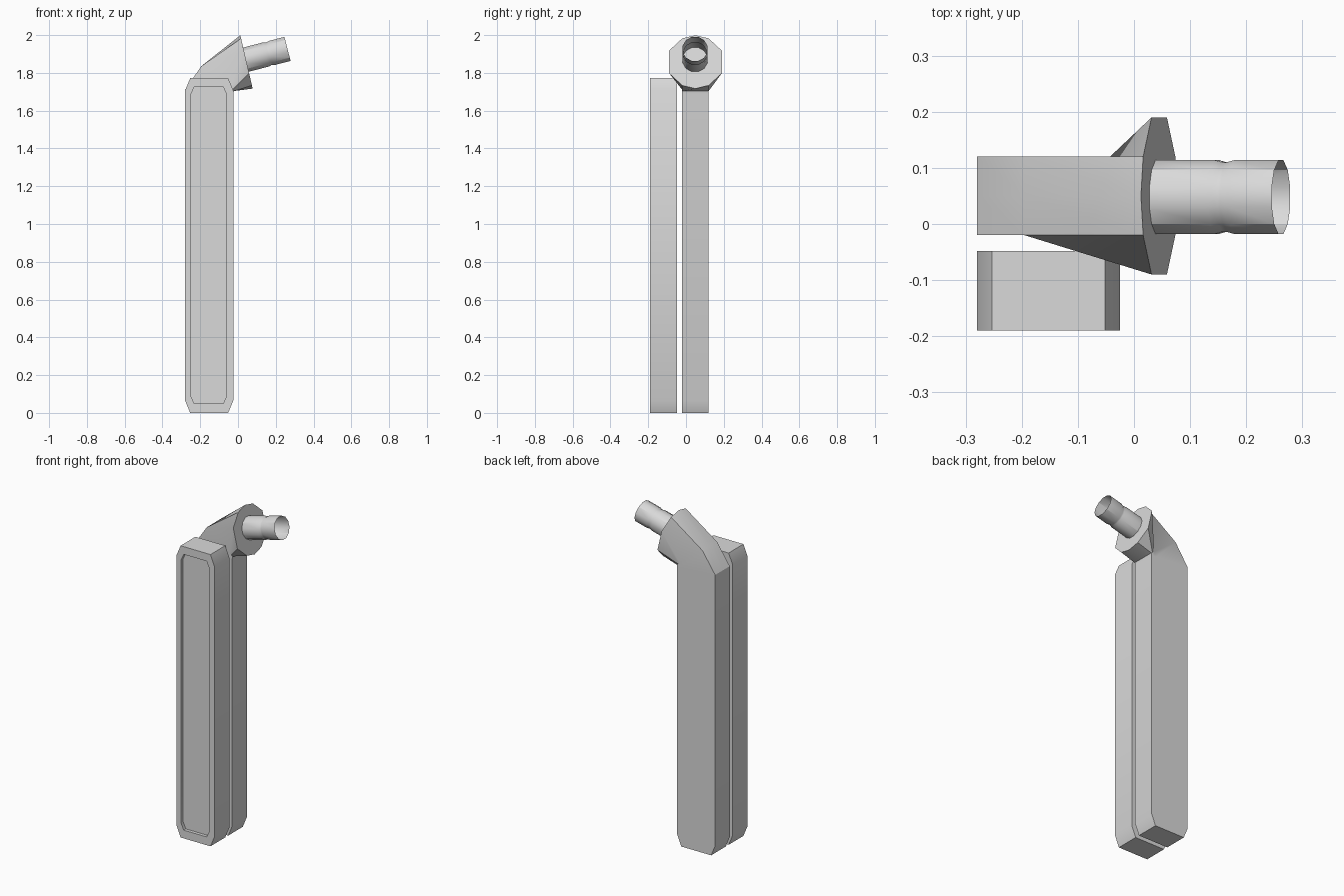
import bpy
import bmesh
from math import sin, cos, pi, radians
from mathutils import Vector

if "Cube" in bpy.data.objects:
    bpy.data.objects.remove(bpy.data.objects["Cube"], do_unlink=True)

grey = bpy.data.materials.new("plain grey")
grey.use_nodes = True
grey.diffuse_color = (0.7, 0.7, 0.7, 1)
grey.node_tree.nodes["Principled BSDF"].inputs["Base Color"].default_value = (0.7, 0.7, 0.7, 1)


def loft(name, rings, cap_start=True, cap_end=True):
    """Skin a list of equal-length point rings into one object."""
    bm = bmesh.new()
    loops = [[bm.verts.new(p) for p in ring] for ring in rings]
    for a, b in zip(loops, loops[1:]):
        for i in range(len(a)):
            j = (i + 1) % len(a)
            bm.faces.new((a[i], a[j], b[j], b[i]))
    if cap_start:
        bm.faces.new(loops[0][::-1])
    if cap_end:
        bm.faces.new(loops[-1])
    bmesh.ops.recalc_face_normals(bm, faces=bm.faces)
    mesh = bpy.data.meshes.new(name)
    bm.to_mesh(mesh)
    bm.free()
    mesh.materials.append(grey)
    obj = bpy.data.objects.new(name, mesh)
    bpy.context.collection.objects.link(obj)
    bpy.ops.object.select_all(action='DESELECT')
    obj.select_set(True)
    bpy.context.view_layer.objects.active = obj
    bpy.ops.object.shade_smooth_by_angle(angle=radians(30))
    return obj


def chamfered(y, x0, x1, z0, z1, cx, cz):
    """Upright rectangle with cut corners."""
    return [(x, y, z) for x, z in (
        (x0 + cx, z0), (x1 - cx, z0), (x1, z0 + cz), (x1, z1 - cz),
        (x1 - cx, z1), (x0 + cx, z1), (x0, z1 - cz), (x0, z0 + cz))]


# Front case with its recessed panel
outer = (-0.28, -0.025, 0, 1.772, 0.027, 0.065)
inner = (-0.25, -0.06, 0.05, 1.725, 0.018, 0.04)
loft("front_case", [chamfered(-0.048, *outer), chamfered(-0.19, *outer),
                    chamfered(-0.19, *inner), chamfered(-0.17, *inner)])

# Back case, rising into a flared neck with a flat tilted collar
MID_Y = 0.05


def section(low, high, half):
    """Ten-point section between two points, given as (fraction, half width)."""
    low, high = Vector(low), Vector(high)
    pts = half + [(t, -w) for t, w in half[-2:0:-1]]
    ring = []
    for t, w in pts:
        p = low.lerp(high, t)
        ring.append((p.x, MID_Y + w, p.y))
    return ring


straight = [(0, 0), (0, 0.07), (0.05, 0.07), (0.12, 0.07), (1, 0.07), (1, 0)]
flared = [(0, 0), (0.06, 0.07), (0.29, 0.14), (0.71, 0.14), (0.94, 0.07), (1, 0)]
tilt = radians(13)
collar = Vector((0.045, 1.858))
up = Vector((-sin(tilt), cos(tilt))) * 0.145
loft("back_case", [
    section((-0.052, 0), (-0.253, 0), straight),
    section((-0.025, 0.065), (-0.28, 0.065), straight),
    section((-0.025, 1.69), (-0.28, 1.71), straight),
    section((-0.022, 1.704), (-0.195, 1.835), straight),
    section(collar - up, collar + up, flared)])

# Open spout with a shallow groove
tilt = radians(14.5)
axis = Vector((cos(tilt), 0, sin(tilt)))
side = Vector((0, 1, 0))
rise = Vector((-sin(tilt), 0, cos(tilt)))
tip = Vector((0.262, 0.048, 1.927))
SIDES = 12


def circle(distance, radius):
    center = tip - axis * distance
    return [center + radius * (side * cos(a) + rise * sin(a))
            for a in (2 * pi * (i + 0.5) / SIDES for i in range(SIDES))]


profile = [(0.24, 0.068), (0.118, 0.068), (0.104, 0.064),
           (0.096, 0.064), (0.082, 0.068), (0, 0.068)]
loft("spout", [circle(d, r) for d, r in profile], cap_end=False)
